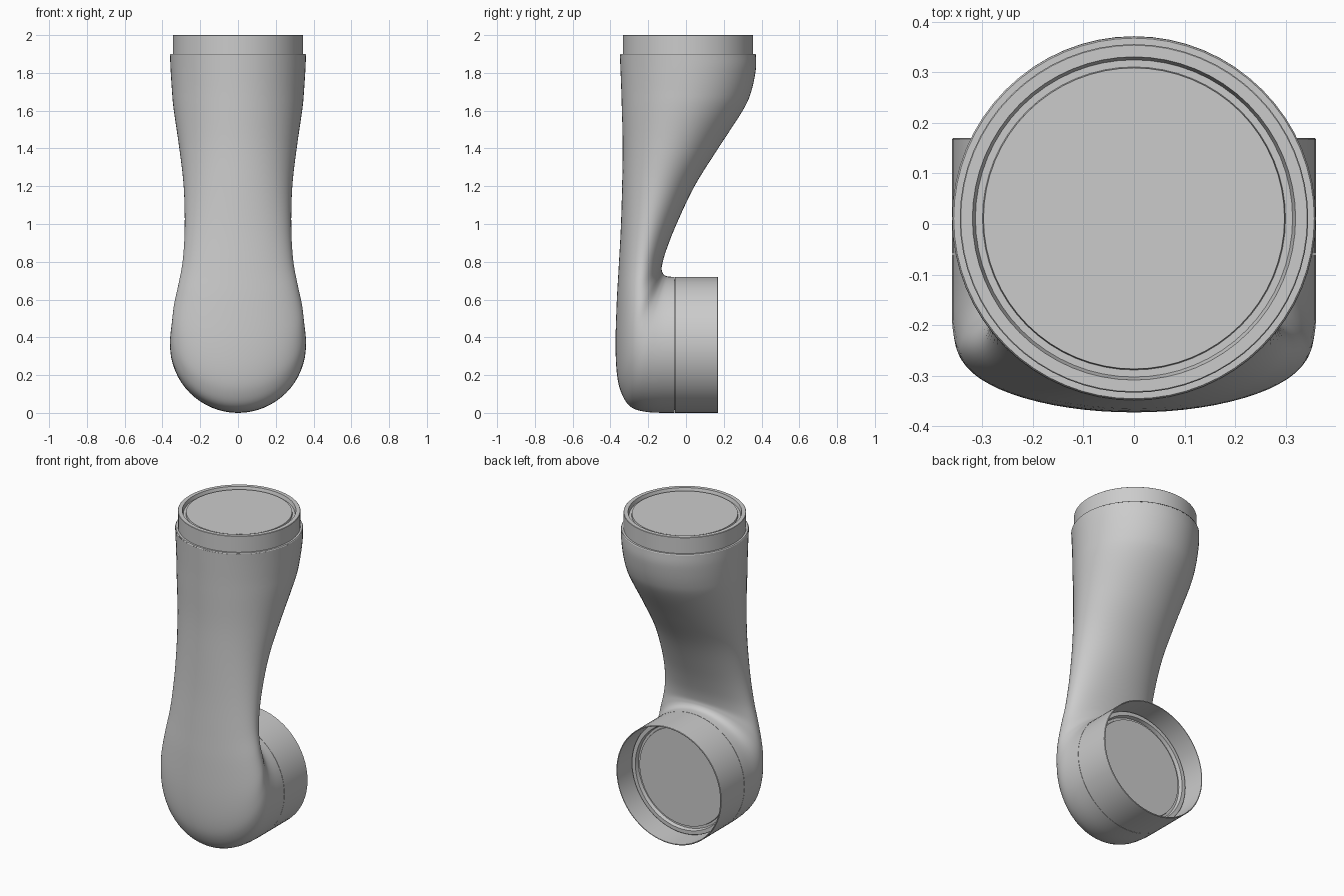
import bpy, bmesh
from math import sin, cos, pi, radians
from mathutils import Vector, Matrix

if "Cube" in bpy.data.objects:
    bpy.data.objects.remove(bpy.data.objects["Cube"])

N = 64


def finish(name, bm, angle=35):
    bmesh.ops.remove_doubles(bm, verts=bm.verts, dist=1e-5)
    bmesh.ops.recalc_face_normals(bm, faces=bm.faces)
    me = bpy.data.meshes.new(name)
    bm.to_mesh(me)
    bm.free()
    ob = bpy.data.objects.new(name, me)
    bpy.context.collection.objects.link(ob)
    bpy.ops.object.select_all(action='DESELECT')
    ob.select_set(True)
    bpy.context.view_layer.objects.active = ob
    bpy.ops.object.shade_smooth_by_angle(angle=radians(angle))
    return ob


def bridge(bm, a, b):
    for i in range(N):
        j = (i + 1) % N
        bm.faces.new((a[i], a[j], b[j], b[i]))


def revolve(name, profile, matrix, closed=False):
    """Turn (radius, height) points around the local z axis."""
    bm = bmesh.new()
    rings = [[bm.verts.new(matrix @ Vector((r * cos(2 * pi * i / N), r * sin(2 * pi * i / N), h)))
              for i in range(N)] for r, h in profile]
    for a, b in zip(rings, rings[1:]):
        bridge(bm, a, b)
    if closed:
        bridge(bm, rings[-1], rings[0])
    else:
        bm.faces.new(rings[0])
    return finish(name, bm)


def spline(keys, steps):
    """Catmull-Rom through tuples of numbers."""
    out = []
    for k in range(len(keys) - 1):
        p0, p1, p2 = keys[max(k - 1, 0)], keys[k], keys[k + 1]
        p3 = keys[min(k + 2, len(keys) - 1)]
        for s in range(steps):
            t = s / steps
            out.append([0.5 * (2 * b + (c - a) * t + (2 * a - 5 * b + 4 * c - d) * t * t
                               + (3 * b - a - 3 * c + d) * t ** 3)
                        for a, b, c, d in zip(p0, p1, p2, p3)])
    out.append(list(keys[-1]))
    return out


# Elbow sections: back y, z, front y, z, half width
sections = [
    (.37, 1.895, -.35, 1.895, .36),
    (.37, 1.82, -.347, 1.82, .357),
    (.345, 1.70, -.343, 1.72, .350),
    (.30, 1.60, -.34, 1.62, .341),
    (.17, 1.40, -.335, 1.42, .312),
    (.045, 1.20, -.338, 1.21, .288),
    (-.05, 1.00, -.345, .98, .282),
    (-.105, .86, -.357, .76, .292),
    (-.127, .78, -.367, .58, .315),
    (-.127, .75, -.373, .36, .340),
    (-.12, .735, -.365, .20, .350),
    (-.11, .727, -.34, .10, .356),
    (-.10, .723, -.29, .03, .360),
    (-.085, .721, -.20, .004, .360),
    (-.06, .72, -.06, .0, .360),
]

# Curved arm body, lofted from the top round to the rear-facing hub
bm = bmesh.new()
rings = []
for yb, zb, yf, zf, w in spline(sections, 5):
    back, front = Vector((0, yb, zb)), Vector((0, yf, zf))
    mid, half = (back + front) / 2, (front - back) / 2
    rings.append([bm.verts.new(mid + half * cos(2 * pi * i / N) + Vector((w * sin(2 * pi * i / N), 0, 0)))
                  for i in range(N)])
for a, b in zip(rings, rings[1:]):
    bridge(bm, a, b)
finish("arm_body", bm, 50)

# Joint collars with a grooved, slightly recessed end plate
collar = [(.298, -.01), (.300, -.022), (.314, -.022), (.320, 0), (.343, 0),
          (.345, -.002), (.345, -.1), (.357, -.1), (.36, -.105)]
top = Matrix.Translation((0, .011, 2.0))
hub = Matrix.Translation((0, .04, .36)) @ Matrix.Rotation(-pi / 2, 4, 'X')
revolve("top_collar", collar, top)
revolve("hub_collar", [(r, max(h, -.1)) for r, h in collar], hub)

# Thin open sleeve around the hub collar
revolve("hub_sleeve", [(.36, -.098), (.36, .128), (.358, .13), (.354, .13), (.354, -.098)],
        hub, closed=True)
